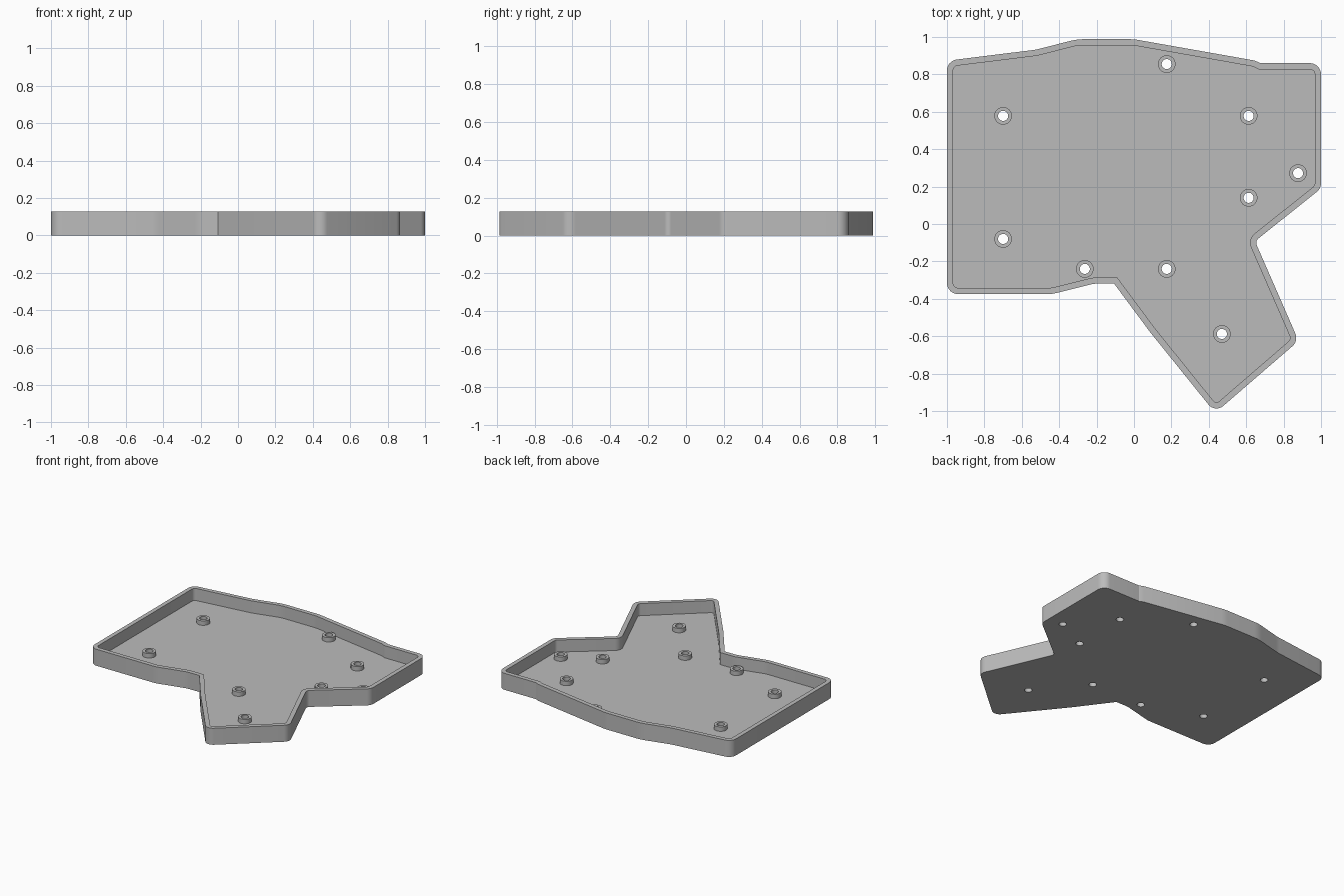
import bpy, bmesh, math
from mathutils import Vector

cube = bpy.data.objects.get("Cube")
if cube:
    bpy.data.objects.remove(cube, do_unlink=True)

HEIGHT, FLOOR, WALL = 0.127, 0.034, 0.033
POST_TOP, POST_R, HOLE_R = 0.068, 0.047, 0.027
SEGS = 8

# Outline corners, counter-clockwise: x, y, fillet radius
CORNERS = [
    (-1, -0.375, 0.06), (-0.44, -0.375, 0.2), (-0.21, -0.318, 0.2), (-0.107, -0.318, 0),
    (0.086, -0.578, 0.3), (0.434, -1.01, 0.055), (0.88, -0.625, 0.06), (0.647, -0.092, 0.03),
    (1, 0.19, 0.06), (1, 0.86, 0.06), (0.675, 0.86, 0), (0.645, 0.874, 0),
    (0, 0.988, 0.3), (-0.305, 0.988, 0.3), (-0.524, 0.932, 0.3), (-1, 0.873, 0.06),
]
POSTS = [
    (0.175, 0.855), (-0.7, 0.578), (0.613, 0.578), (0.877, 0.272), (0.613, 0.14),
    (-0.7, -0.08), (-0.263, -0.24), (0.175, -0.24), (0.47, -0.588),
]


def outline(inset):
    """Filleted outline moved inwards by inset, with a constant point count."""
    points = []
    for i, (x, y, r) in enumerate(CORNERS):
        p = Vector((x, y))
        before = (p - Vector(CORNERS[i - 1][:2])).normalized()
        after = (Vector(CORNERS[(i + 1) % len(CORNERS)][:2]) - p).normalized()
        n1, n2 = Vector((-before.y, before.x)), Vector((-after.y, after.x))
        miter = (n1 + n2) / (1 + n1.dot(n2))
        side = 1 if before.cross(after) > 0 else -1
        if r == 0:
            points.append(p + miter * inset)
            continue
        # Both outlines share the arc centre, so the wall keeps its thickness
        centre = p + miter * side * r
        start = -n1 * side
        turn = math.atan2(before.cross(after), before.dot(after))
        radius = max(r - side * inset, 0.005)
        if r - side * inset < 0.005:
            centre = p + miter * (inset + side * radius)
        for k in range(SEGS + 1):
            a = turn * k / SEGS
            c, s = math.cos(a), math.sin(a)
            points.append(centre + radius * Vector((start.x * c - start.y * s,
                                                    start.x * s + start.y * c)))
    return points


def circle(x, y, r, n=32):
    return [Vector((x + r * math.cos(math.tau * k / n), y + r * math.sin(math.tau * k / n)))
            for k in range(n)]


bm = bmesh.new()


def ring(points, z):
    return [bm.verts.new((p.x, p.y, z)) for p in points]


def bridge(a, b):
    for i in range(len(a)):
        j = (i + 1) % len(a)
        bm.faces.new((a[i], a[j], b[j], b[i]))


def fill(rings, up):
    edges = [bm.edges.get((r[i - 1], r[i])) for r in rings for i in range(len(r))]
    bmesh.ops.triangle_fill(bm, edges=edges, use_beauty=True, normal=(0, 0, up))


# Tray wall: outside, rim and inside
outer, inner = outline(0), outline(WALL)
base, rim_out = ring(outer, 0), ring(outer, HEIGHT)
rim_in, floor = ring(inner, HEIGHT), ring(inner, FLOOR)
for a, b in ((base, rim_out), (rim_out, rim_in), (rim_in, floor)):
    bridge(a, b)

# Screw posts with holes through the floor
floor_rings, base_rings = [floor], [base]
for x, y in POSTS:
    foot, top = [ring(circle(x, y, POST_R), z) for z in (FLOOR, POST_TOP)]
    hole_top, hole_base = [ring(circle(x, y, HOLE_R), z) for z in (POST_TOP, 0)]
    for a, b in ((foot, top), (top, hole_top), (hole_top, hole_base)):
        bridge(a, b)
    floor_rings.append(foot)
    base_rings.append(hole_base)

# Floor and underside
fill(floor_rings, 1)
fill(base_rings, -1)
bmesh.ops.recalc_face_normals(bm, faces=bm.faces)

mesh = bpy.data.meshes.new("case_tray")
bm.to_mesh(mesh)
bm.free()
tray = bpy.data.objects.new("case_tray", mesh)
bpy.context.collection.objects.link(tray)

# Plain grey plastic
grey = bpy.data.materials.new("grey_plastic")
grey.use_nodes = True
colour = (0.5, 0.5, 0.5, 1)
grey.diffuse_color = colour
grey.node_tree.nodes["Principled BSDF"].inputs["Base Color"].default_value = colour
mesh.materials.append(grey)

bpy.ops.object.select_all(action='DESELECT')
tray.select_set(True)
bpy.context.view_layer.objects.active = tray
bpy.ops.object.shade_smooth_by_angle(angle=math.radians(25))
